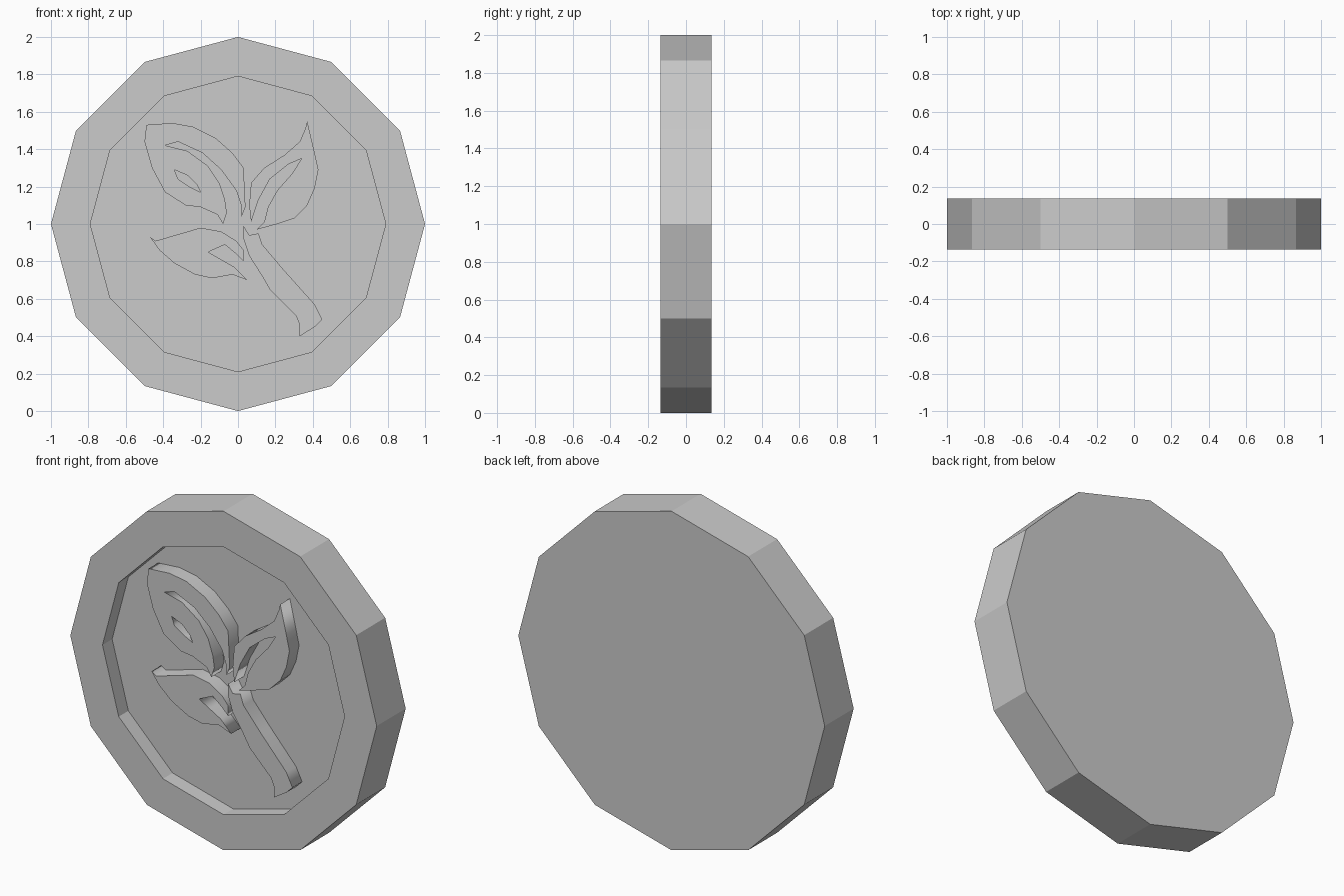
import bpy
import bmesh
from math import sin, cos, pi
from mathutils import Vector

default_cube = bpy.data.objects.get("Cube")
if default_cube:
    bpy.data.objects.remove(default_cube, do_unlink=True)

SIDES = 12
RADIUS = 1.0
RECESS_RADIUS = 0.79
HALF_DEPTH = 0.135
FLOOR_Y = -0.045

grey = bpy.data.materials.new("plain grey")
grey.use_nodes = True
grey.diffuse_color = (0.6, 0.6, 0.6, 1)
grey.node_tree.nodes["Principled BSDF"].inputs["Base Color"].default_value = grey.diffuse_color


def add_ring(bm, radius, y):
    """One polygon ring of vertices standing upright, with a corner on top."""
    angles = [2 * pi * i / SIDES for i in range(SIDES)]
    return [bm.verts.new((radius * sin(a), y, 1 + radius * cos(a))) for a in angles]


def build_coin():
    """Solid disc with a raised rim around a sunken front."""
    bm = bmesh.new()
    rings = [
        add_ring(bm, RADIUS, HALF_DEPTH),
        add_ring(bm, RADIUS, -HALF_DEPTH),
        add_ring(bm, RECESS_RADIUS, -HALF_DEPTH),
        add_ring(bm, RECESS_RADIUS, FLOOR_Y),
    ]
    for first, second in zip(rings, rings[1:]):
        for i in range(SIDES):
            j = (i + 1) % SIDES
            bm.faces.new((first[i], first[j], second[j], second[i]))
    bm.faces.new(rings[0])
    bm.faces.new(rings[-1])
    bmesh.ops.recalc_face_normals(bm, faces=bm.faces)
    mesh = bpy.data.meshes.new("coin")
    bm.to_mesh(mesh)
    bm.free()
    mesh.materials.append(grey)
    bpy.context.collection.objects.link(bpy.data.objects.new("coin", mesh))


def build_relief(name, *outlines):
    """Filled profile, in hundredths from the coin centre, flush with the rim.
    Outlines after the first become holes."""
    curve = bpy.data.curves.new(name, "CURVE")
    curve.dimensions = "2D"
    curve.fill_mode = "BOTH"
    # Sink the back slightly into the recess floor
    back_y = FLOOR_Y + 0.01
    curve.extrude = (back_y + HALF_DEPTH) / 2
    for outline in outlines:
        spline = curve.splines.new("POLY")
        spline.points.add(len(outline) - 1)
        for point, (x, z) in zip(spline.points, outline):
            point.co = Vector((x, z, 0, 100)) / 100
        spline.use_cyclic_u = True
    curve.materials.append(grey)
    relief = bpy.data.objects.new(name, curve)
    relief.location = (0, (back_y - HALF_DEPTH) / 2, 1)
    relief.rotation_euler.x = pi / 2
    bpy.context.collection.objects.link(relief)
    # Turn the curve into a mesh
    bpy.ops.object.select_all(action="DESELECT")
    relief.select_set(True)
    bpy.context.view_layer.objects.active = relief
    bpy.ops.object.convert(target="MESH")


build_coin()

# Large leaf, split by its midrib and pierced by a small vein
large_leaf = [
    (-49, 53), (-35, 54), (-24, 52), (-12, 46), (-3, 38), (3, 30), (4, 9),
    (2, 4), (2, 9), (-1, 18), (-9, 29), (-19, 38), (-32, 44), (-39, 42),
    (-27, 39), (-16, 31), (-10, 22), (-7, 13), (-6, 6), (-8, 0), (-11, 5),
    (-20, 9), (-28, 10), (-39, 17), (-46, 30), (-50, 44),
]
vein = [(-34, 29), (-27, 26), (-22, 21), (-20, 17), (-26, 20), (-32, 24)]
build_relief("large_leaf", large_leaf, vein)

# Upright leaf with a midrib slit open at its base
upright_leaf = [
    (37, 55), (41, 38), (43, 29), (41, 19), (37, 10), (30, 3), (21, 0),
    (10, -3), (14, 1), (16, 9), (21, 18), (29, 27), (34, 35), (27, 32),
    (17, 24), (11, 13), (7, 1), (6, 10), (7, 22), (14, 30), (25, 37),
    (33, 44), (36, 51),
]
build_relief("upright_leaf", upright_leaf)

# Low leaf with a notch near the stem
low_leaf = [
    (-47, -7), (-44, -9), (-20, -2), (-9, -4), (-1, -9), (3, -14), (3, -20),
    (-1, -16), (-7, -11), (-16, -15), (-9, -19), (-2, -23), (5, -30),
    (-3, -27), (-14, -29), (-23, -27), (-34, -21), (-42, -14),
]
build_relief("low_leaf", low_leaf)

# Stem with a cut end
stem = [
    (3, -1), (6, -6), (11, -5), (13, -11), (24, -24), (41, -43), (45, -51),
    (41, -55), (33, -60), (33, -54), (31, -49), (17, -35), (13, -28),
    (6, -17), (3, -8),
]
build_relief("stem", stem)
